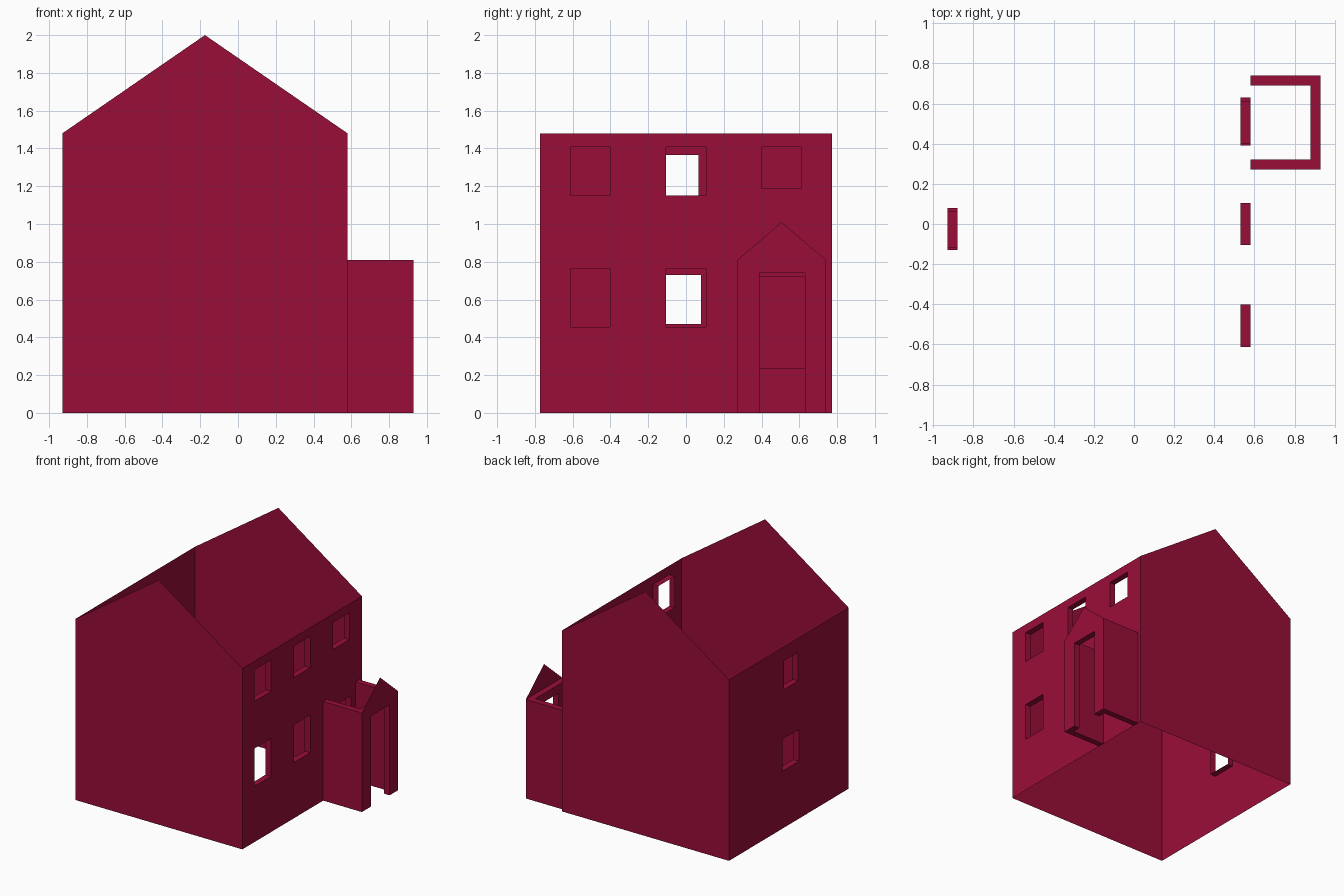
import bpy, bmesh
from mathutils import Vector

cube = bpy.data.objects.get("Cube")
if cube:
    bpy.data.objects.remove(cube, do_unlink=True)

# One crimson colour for everything
CRIMSON = (0.32, 0.004, 0.04, 1)
crimson = bpy.data.materials.new("crimson")
crimson.use_nodes = True
crimson.diffuse_color = CRIMSON
crimson.node_tree.nodes["Principled BSDF"].inputs["Base Color"].default_value = CRIMSON

# Main dimensions
LEFT, RIGHT, HALF = -0.93, 0.58, 0.772
EAVES, RIDGE = 1.48, 2.0
MID = (LEFT + RIGHT) / 2
THICK = 0.05


def finish(bm, name):
    mesh = bpy.data.meshes.new(name)
    bm.to_mesh(mesh)
    bm.free()
    mesh.materials.append(crimson)
    obj = bpy.data.objects.new(name, mesh)
    bpy.context.collection.objects.link(obj)
    return obj


def sheet(name, points):
    """A single flat face."""
    bm = bmesh.new()
    bm.faces.new([bm.verts.new(p) for p in points])
    return finish(bm, name)


def prism(name, outline, z0, z1):
    """A plan outline raised into a solid."""
    bm = bmesh.new()
    base = bm.faces.new([bm.verts.new((x, y, z0)) for x, y in outline])
    raised = bmesh.ops.extrude_face_region(bm, geom=[base])["geom"]
    verts = [v for v in raised if isinstance(v, bmesh.types.BMVert)]
    bmesh.ops.translate(bm, verts=verts, vec=(0, 0, z1 - z0))
    bmesh.ops.recalc_face_normals(bm, faces=bm.faces)
    return finish(bm, name)


def pierced_wall(name, x, outward, holes):
    """A thin side wall with openings (y0, y1, z0, z1) and inward reveals."""
    bm = bmesh.new()
    ys = sorted({-HALF, HALF} | {y for h in holes for y in h[:2]})
    zs = sorted({0, EAVES} | {z for h in holes for z in h[2:]})
    for ya, yb in zip(ys, ys[1:]):
        for za, zb in zip(zs, zs[1:]):
            cy, cz = (ya + yb) / 2, (za + zb) / 2
            if any(h[0] < cy < h[1] and h[2] < cz < h[3] for h in holes):
                continue
            ring = [(ya, za), (yb, za), (yb, zb), (ya, zb)]
            bm.faces.new([bm.verts.new((x, y, z)) for y, z in ring[::outward]])
    bmesh.ops.remove_doubles(bm, verts=bm.verts, dist=0.0001)
    # Reveals grow from the rims of the openings
    rims = []
    for e in bm.edges:
        mid = (e.verts[0].co + e.verts[1].co) / 2
        if e.is_boundary and abs(mid.y) < HALF - 0.01 and 0.01 < mid.z < EAVES - 0.01:
            rims.append(e)
    grown = bmesh.ops.extrude_edge_only(bm, edges=rims)["geom"]
    verts = [v for v in grown if isinstance(v, bmesh.types.BMVert)]
    bmesh.ops.translate(bm, verts=verts, vec=(-outward * THICK, 0, 0))
    return finish(bm, name)


# Gable walls at front and back
for name, y, step in (("front_gable_wall", -HALF, 1), ("back_gable_wall", HALF, -1)):
    outline = [(LEFT, 0), (RIGHT, 0), (RIGHT, EAVES), (MID, RIDGE), (LEFT, EAVES)]
    sheet(name, [(x, y, z) for x, z in outline[::step]])

# Side walls with windows and the house door
LOWER, UPPER = (0.455, 0.765), (1.15, 1.407)
DOOR = (0.39, 0.63)
entrance_openings = [(y - 0.105, y + 0.105, *span)
                     for y in (-0.507, 0) for span in (LOWER, UPPER)]
entrance_openings += [(0.4, 0.61, 1.187, 1.407), (*DOOR, 0.235, 0.72)]
pierced_wall("entrance_wall", RIGHT, 1, entrance_openings)
pierced_wall("plain_side_wall", LEFT, -1,
             [(-0.13, 0.08, 0.47, 0.73), (-0.12, 0.065, 1.13, 1.365)])

# Porch walls: a U-shaped plan with a doorway cut through the front
X1, Y0, Y1, TOP = 0.93, 0.272, 0.74, 0.81
porch = prism("porch_walls", [
    (RIGHT, Y0), (X1, Y0), (X1, Y1), (RIGHT, Y1),
    (RIGHT, Y1 - THICK), (X1 - THICK, Y1 - THICK),
    (X1 - THICK, Y0 + THICK), (RIGHT, Y0 + THICK)], 0, TOP)
cutter = prism("doorway_cutter", [
    (X1 - 0.1, DOOR[0]), (X1 + 0.1, DOOR[0]),
    (X1 + 0.1, DOOR[1]), (X1 - 0.1, DOOR[1])], -0.1, 0.74)
cutter.hide_render = True
cut = porch.modifiers.new("doorway", "BOOLEAN")
cut.operation, cut.solver, cut.object = "DIFFERENCE", "EXACT", cutter
bpy.context.view_layer.objects.active = porch
bpy.ops.object.modifier_apply(modifier=cut.name)
bpy.data.objects.remove(cutter, do_unlink=True)

# Remove the hidden ends that touch the house
bm = bmesh.new()
bm.from_mesh(porch.data)
ends = [f for f in bm.faces if f.calc_center_median().x < RIGHT + 0.001]
bmesh.ops.delete(bm, geom=ends, context="FACES")
bm.to_mesh(porch.data)
bm.free()

# Thin gable standing on the porch front
sheet("porch_gable", [(X1, Y0, TOP), (X1, Y1, TOP), (X1, (Y0 + Y1) / 2, 1.01)])
